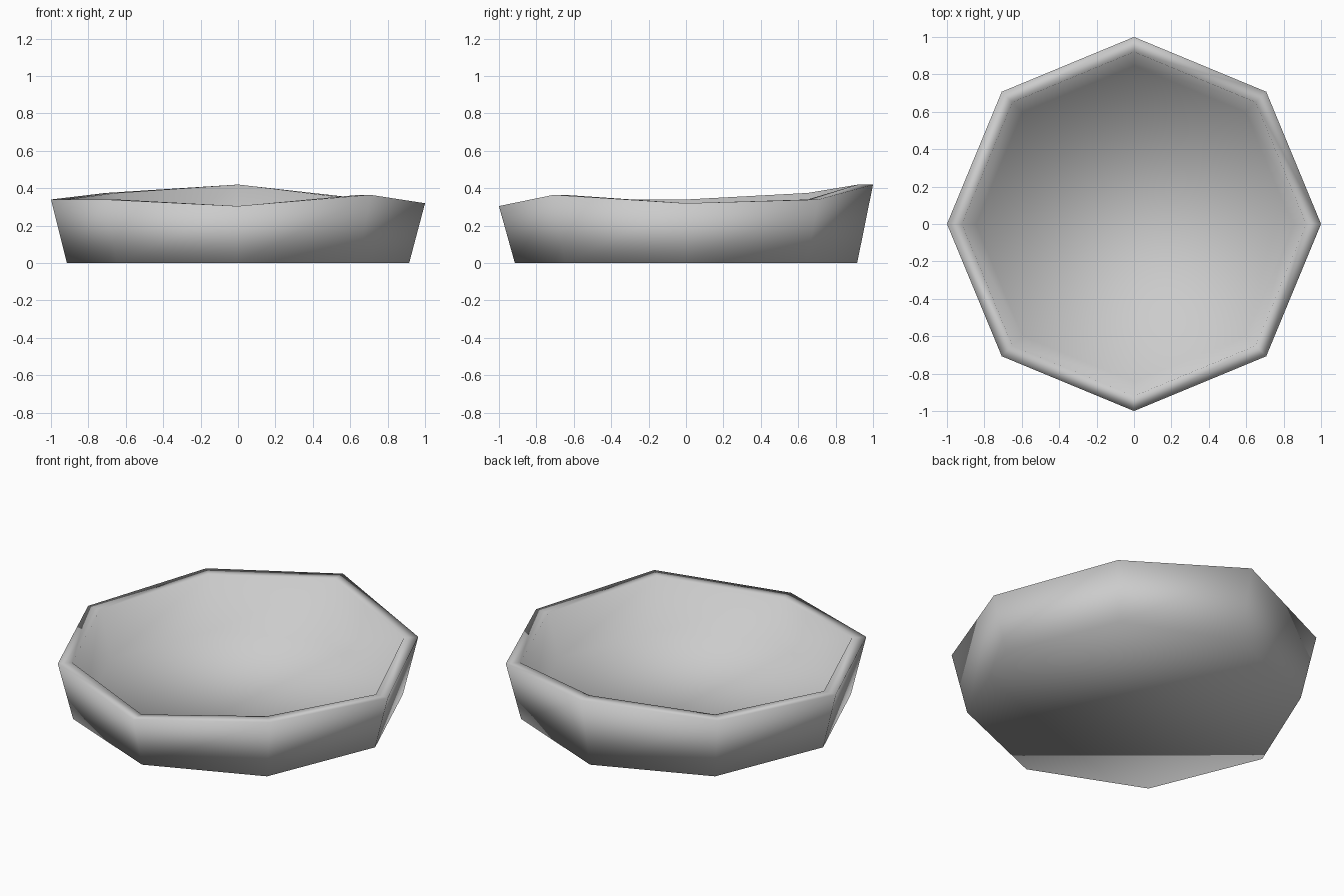
import bpy
import bmesh
from math import sin, cos, tau

cube = bpy.data.objects.get("Cube")
if cube:
    bpy.data.objects.remove(cube)

# Plain grey finish
grey = bpy.data.materials.new("plain_grey")
grey.use_nodes = True
colour = (0.6, 0.6, 0.6, 1)
grey.diffuse_color = colour
grey.node_tree.nodes["Principled BSDF"].inputs["Base Color"].default_value = colour

# Uneven rim heights, anticlockwise from +x
rim = [0.32, 0.34, 0.42, 0.375, 0.34, 0.34, 0.305, 0.365]
SIDES = len(rim)

bm = bmesh.new()


def ring(radius, heights):
    return [bm.verts.new((radius * cos(tau * i / SIDES), radius * sin(tau * i / SIDES), z))
            for i, z in enumerate(heights)]


# Base, outer rim, inner rim, inner floor
rings = [ring(0.915, [0] * SIDES), ring(1, rim),
         ring(0.92, rim), ring(0.845, [0.07] * SIDES)]
for low, high in zip(rings, rings[1:]):
    for i in range(SIDES):
        j = (i + 1) % SIDES
        bm.faces.new((low[i], low[j], high[j], high[i]))

# Closed underside and floor
bm.faces.new(rings[0][::-1])
bm.faces.new(rings[-1])

for face in bm.faces:
    face.smooth = True
mesh = bpy.data.meshes.new("bowl")
bm.to_mesh(mesh)
bm.free()
mesh.materials.append(grey)
bowl = bpy.data.objects.new("bowl", mesh)
bpy.context.collection.objects.link(bowl)
